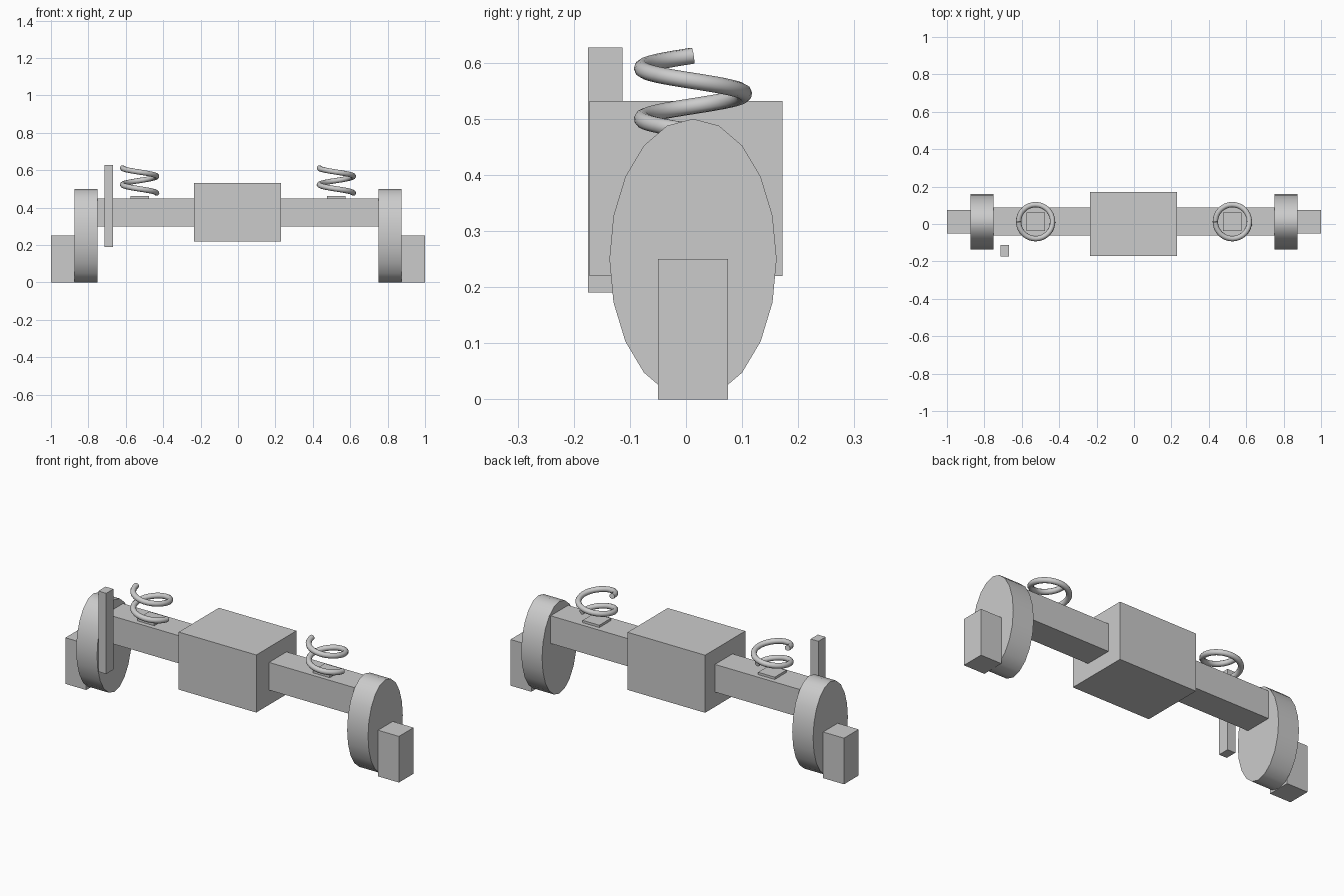
import bpy
from math import cos, sin, pi

if "Cube" in bpy.data.objects:
    bpy.data.objects.remove(bpy.data.objects["Cube"])

YC = 0.0125  # shared centre line of the axle parts


def box(name, lo, hi):
    size = [b - a for a, b in zip(lo, hi)]
    mid = [(a + b) / 2 for a, b in zip(lo, hi)]
    bpy.ops.mesh.primitive_cube_add(size=1, location=mid)
    ob = bpy.context.object
    ob.name = name
    ob.scale = size
    bpy.ops.object.transform_apply(location=False, rotation=False, scale=True)
    return ob


def wheel(name, x):
    # 20-sided disc lying along x, squashed in y
    bpy.ops.mesh.primitive_cylinder_add(vertices=20, radius=0.25, depth=0.125,
                                        location=(x, YC, 0.25),
                                        rotation=(0, pi / 2, 0))
    ob = bpy.context.object
    ob.name = name
    bpy.ops.object.transform_apply(location=False, rotation=True, scale=False)
    ob.scale = (1, 0.149 / 0.25, 1)
    bpy.ops.object.transform_apply(location=False, rotation=False, scale=True)
    bpy.ops.object.shade_smooth_by_angle()


def spring(name, x, z0=0.4775, z1=0.6125, radius=0.091, turns=1.5, steps=48):
    curve = bpy.data.curves.new(name, 'CURVE')
    curve.dimensions = '3D'
    curve.bevel_depth = 0.0145
    curve.bevel_resolution = 3
    curve.use_fill_caps = True
    path = curve.splines.new('POLY')
    path.points.add(steps)
    for i, p in enumerate(path.points):
        t = i / steps
        a = -2 * pi * turns * t
        p.co = (radius * cos(a), radius * sin(a), z0 + (z1 - z0) * t, 1)
    ob = bpy.data.objects.new(name, curve)
    ob.location = (x, YC, 0)
    bpy.context.collection.objects.link(ob)


# Axle beam and central gear housing
box("axle_beam", (-0.76, YC - 0.075, 0.30), (0.76, YC + 0.075, 0.45))
box("gear_housing", (-0.235, -0.172, 0.22), (0.23, 0.172, 0.532))

# Shock absorber, one side only
box("shock_absorber", (-0.715, -0.175, 0.19), (-0.668, -0.113, 0.627))

# Wheel discs, end blocks, spring pads and springs on both sides
for side, s in (("left", -1), ("right", 1)):
    wheel(f"wheel_disc_{side}", s * 0.8125)
    xa, xb = sorted((s * 0.875, s * 1.0))
    box(f"end_block_{side}", (xa, YC - 0.0625, 0), (xb, YC + 0.0625, 0.25))
    x = s * 0.526
    box(f"spring_pad_{side}", (x - 0.05, YC - 0.05, 0.445),
        (x + 0.05, YC + 0.05, 0.4625))
    spring(f"coil_spring_{side}", x)
